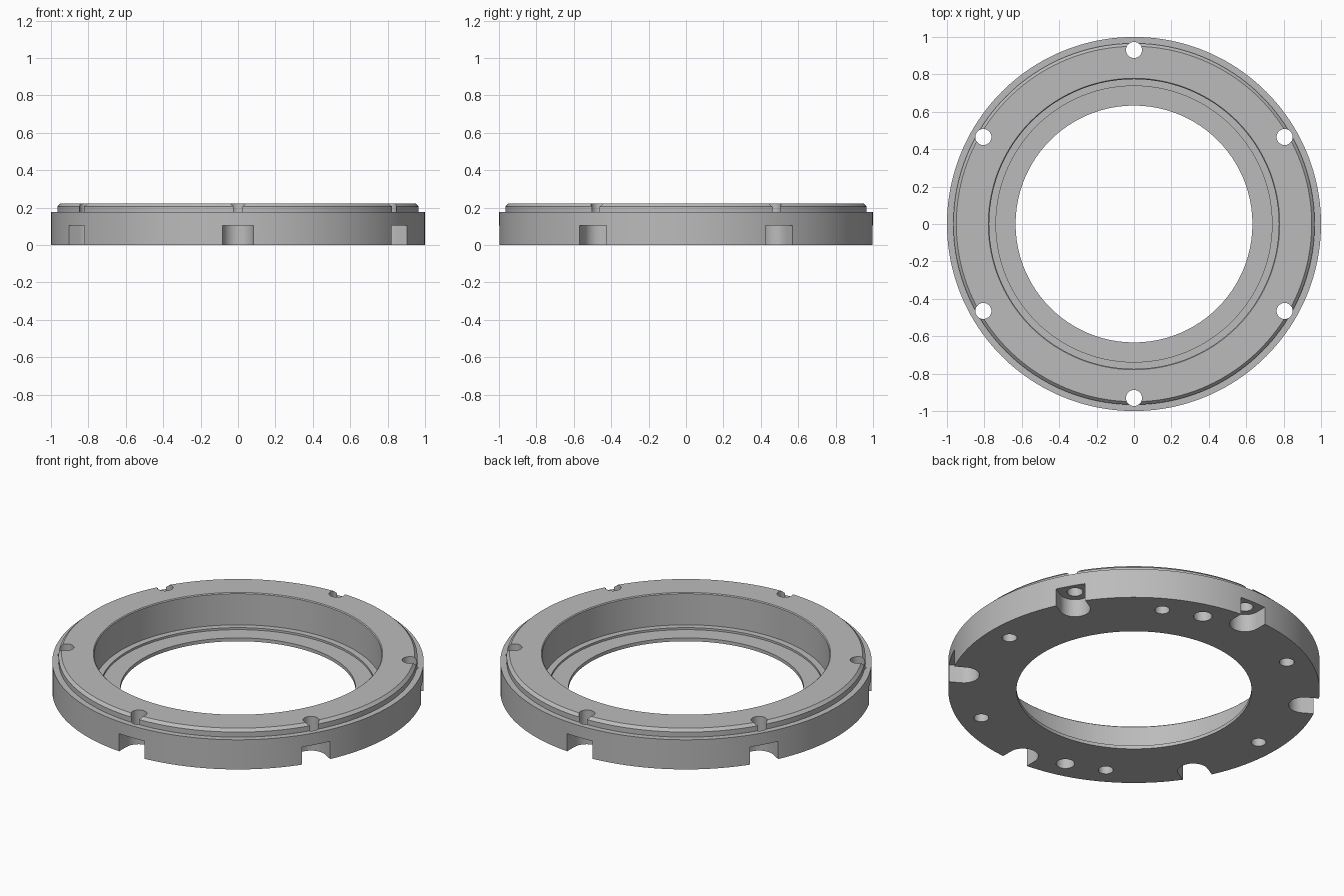
import bpy, bmesh
from math import sin, cos, pi, radians
from mathutils import Matrix, Vector

if "Cube" in bpy.data.objects:
    bpy.data.objects.remove(bpy.data.objects["Cube"])

STEPS = 160
BOLT_RADIUS = 0.93
PIN_RADIUS = 0.875

grey = bpy.data.materials.new("plain grey metal")
grey.use_nodes = True
colour = (0.5, 0.5, 0.5, 1)
grey.diffuse_color = colour
grey.node_tree.nodes["Principled BSDF"].inputs["Base Color"].default_value = colour


def make_object(name, bm):
    bmesh.ops.recalc_face_normals(bm, faces=bm.faces)
    mesh = bpy.data.meshes.new(name)
    bm.to_mesh(mesh)
    bm.free()
    mesh.materials.append(grey)
    obj = bpy.data.objects.new(name, mesh)
    bpy.context.collection.objects.link(obj)
    return obj


def lathe(name, profile):
    """Revolve a closed (radius, height) outline about z."""
    bm = bmesh.new()
    rings = [[bm.verts.new((r * cos(a), r * sin(a), z)) for r, z in profile]
             for a in (2 * pi * i / STEPS for i in range(STEPS))]
    n = len(profile)
    for i, ring in enumerate(rings):
        after = rings[(i + 1) % STEPS]
        for j in range(n):
            k = (j + 1) % n
            bm.faces.new((ring[j], after[j], after[k], ring[k]))
    return make_object(name, bm)


def prism(bm, outline, angle, z0, z1):
    """Extrude an outline (x outward) turned to the given angle."""
    turn = Matrix.Rotation(radians(angle), 3, "Z")
    low, high = ([bm.verts.new(turn @ Vector((x, y, z))) for x, y in outline]
                 for z in (z0, z1))
    bm.faces.new(low[::-1])
    bm.faces.new(high)
    for i in range(len(low)):
        k = (i + 1) % len(low)
        bm.faces.new((low[i], low[k], high[k], high[i]))


def circle(centre, radius, count=32):
    return [(centre + radius * cos(2 * pi * i / count),
             radius * sin(2 * pi * i / count)) for i in range(count)]


def slot(centre, half_width, count=20):
    arc = [(centre + half_width * cos(pi / 2 + pi * i / count),
            half_width * sin(pi / 2 + pi * i / count)) for i in range(count + 1)]
    return arc + [(1.1, -half_width), (1.1, half_width)]


def cut(target, bm):
    cutter = make_object("cutter", bm)
    cutter.hide_render = True
    mod = target.modifiers.new("cut", "BOOLEAN")
    mod.operation = "DIFFERENCE"
    mod.solver = "EXACT"
    mod.object = cutter
    bpy.context.view_layer.objects.active = target
    bpy.ops.object.modifier_apply(modifier=mod.name)
    bpy.data.objects.remove(cutter)


# Stepped ring with a chamfered lip outside and a counterbore inside
ring = lathe("flange_ring", [
    (0.633, 0), (1, 0), (1, 0.176), (0.966, 0.176), (0.966, 0.206),
    (0.95, 0.222), (0.779, 0.222), (0.774, 0.217), (0.774, 0.032),
    (0.738, 0.032), (0.738, 0.02), (0.633, 0.02)])

bolt_angles = range(30, 390, 60)

# Open slots in the underside, one beneath each bolt
slots = bmesh.new()
for angle in bolt_angles:
    prism(slots, slot(BOLT_RADIUS, 0.083), angle, -0.1, 0.105)
cut(ring, slots)

# Bolt holes right through
bolts = bmesh.new()
for angle in bolt_angles:
    prism(bolts, circle(BOLT_RADIUS, 0.043), angle, -0.1, 0.4)
cut(ring, bolts)

# Blind holes in the underside: six small and two larger
pins = bmesh.new()
for angle in range(0, 360, 60):
    prism(pins, circle(PIN_RADIUS, 0.04), angle, -0.1, 0.15)
for angle in (75, 255):
    prism(pins, circle(PIN_RADIUS, 0.05), angle, -0.1, 0.15)
cut(ring, pins)

# Smooth walls, crisp edges
bpy.ops.object.select_all(action="DESELECT")
ring.select_set(True)
bpy.context.view_layer.objects.active = ring
bpy.ops.object.shade_smooth_by_angle(angle=radians(25))
